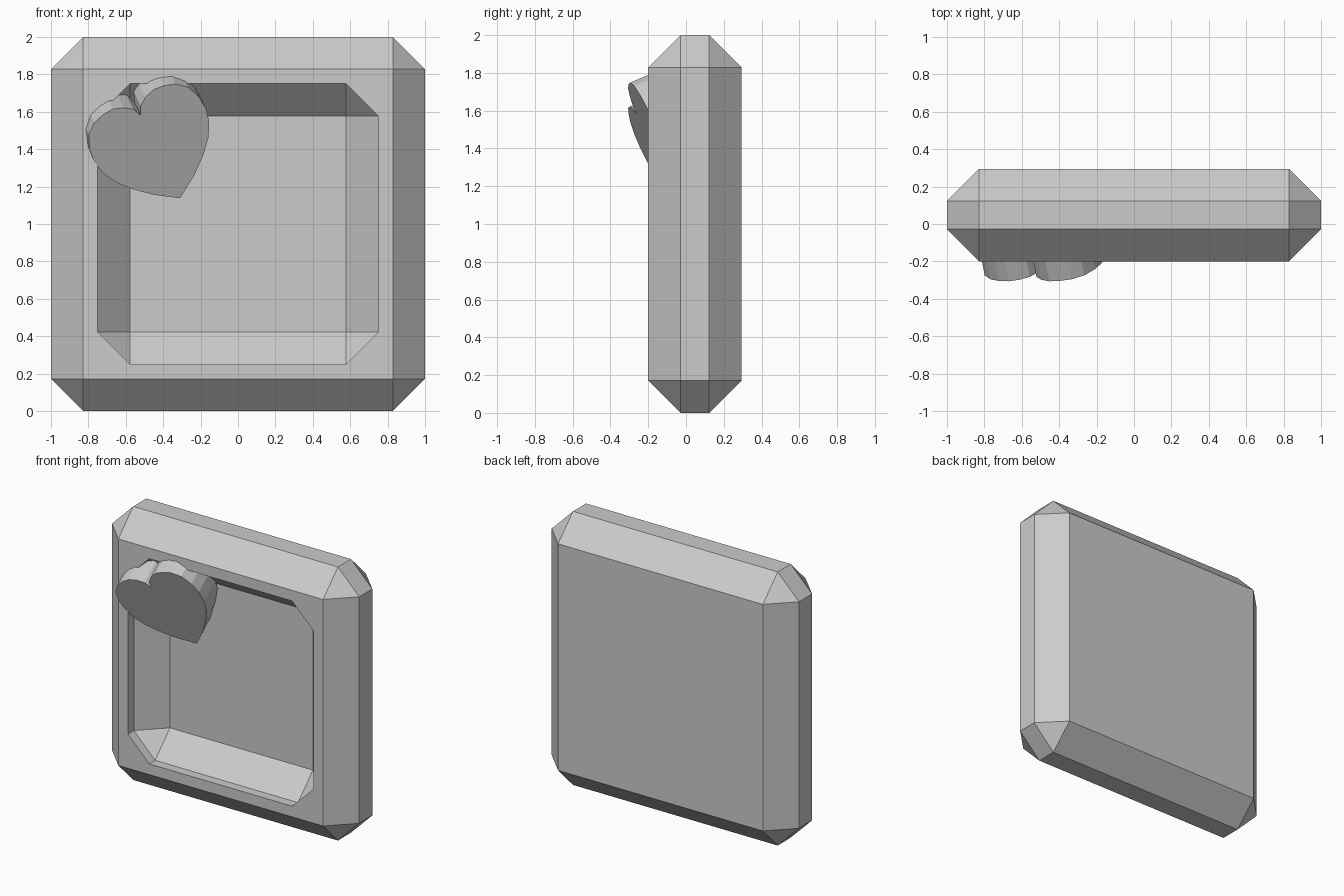
import bpy, bmesh
from math import radians
from mathutils import Vector

default = bpy.data.objects.get("Cube")
if default:
    bpy.data.objects.remove(default)

# Single grey material
grey = bpy.data.materials.new("plain_grey")
grey.use_nodes = True
colour = (0.6, 0.6, 0.6, 1)
grey.diffuse_color = colour
grey.node_tree.nodes["Principled BSDF"].inputs["Base Color"].default_value = colour


def add_object(name, bm):
    bmesh.ops.recalc_face_normals(bm, faces=bm.faces)
    mesh = bpy.data.meshes.new(name)
    bm.to_mesh(mesh)
    bm.free()
    mesh.materials.append(grey)
    obj = bpy.data.objects.new(name, mesh)
    bpy.context.collection.objects.link(obj)
    return obj


def chamfered_box(name, low, high, chamfer):
    low, high = Vector(low), Vector(high)
    bm = bmesh.new()
    bmesh.ops.create_cube(bm, size=1)
    bmesh.ops.scale(bm, vec=high - low, verts=bm.verts)
    bmesh.ops.translate(bm, vec=(low + high) / 2, verts=bm.verts)
    bmesh.ops.bevel(bm, geom=bm.edges[:], offset=chamfer, offset_type='OFFSET',
                    segments=1, affect='EDGES')
    return add_object(name, bm)


# Square tray with chamfered edges and a recess open to the front
frame = chamfered_box("frame", (-1, -0.2, 0), (1, 0.295, 2), 0.172)
cutter = chamfered_box("recess_cutter", (-0.75, -0.8, 0.25), (0.75, 0.04, 1.75), 0.172)

cut = frame.modifiers.new("recess", 'BOOLEAN')
cut.operation = 'DIFFERENCE'
cut.solver = 'EXACT'
cut.object = cutter
bpy.context.view_layer.objects.active = frame
frame.select_set(True)
bpy.ops.object.modifier_apply(modifier=cut.name)
bpy.data.objects.remove(cutter)

# Heart plate: half outline from cleft to tip, mirrored and extruded
half = [(0, 0), (0.02, 0.05), (0.065, 0.085), (0.12, 0.105), (0.18, 0.1),
        (0.24, 0.08), (0.295, 0.03), (0.325, -0.05), (0.33, -0.13),
        (0.315, -0.21), (0.275, -0.29), (0.215, -0.365), (0.12, -0.455), (0, -0.54)]
outline = half + [(-x, z) for x, z in half[-2:0:-1]]

bm = bmesh.new()
face = bm.faces.new([bm.verts.new((x, 0, z)) for x, z in outline])
extruded = bmesh.ops.extrude_face_region(bm, geom=[face], use_keep_orig=True)
moved = [v for v in extruded["geom"] if isinstance(v, bmesh.types.BMVert)]
bmesh.ops.translate(bm, vec=(0, 0.2, 0), verts=moved)
heart = add_object("heart", bm)
heart.location = (-0.52, -0.262, 1.58)
heart.rotation_euler = (radians(25), radians(-25.5), 0)
